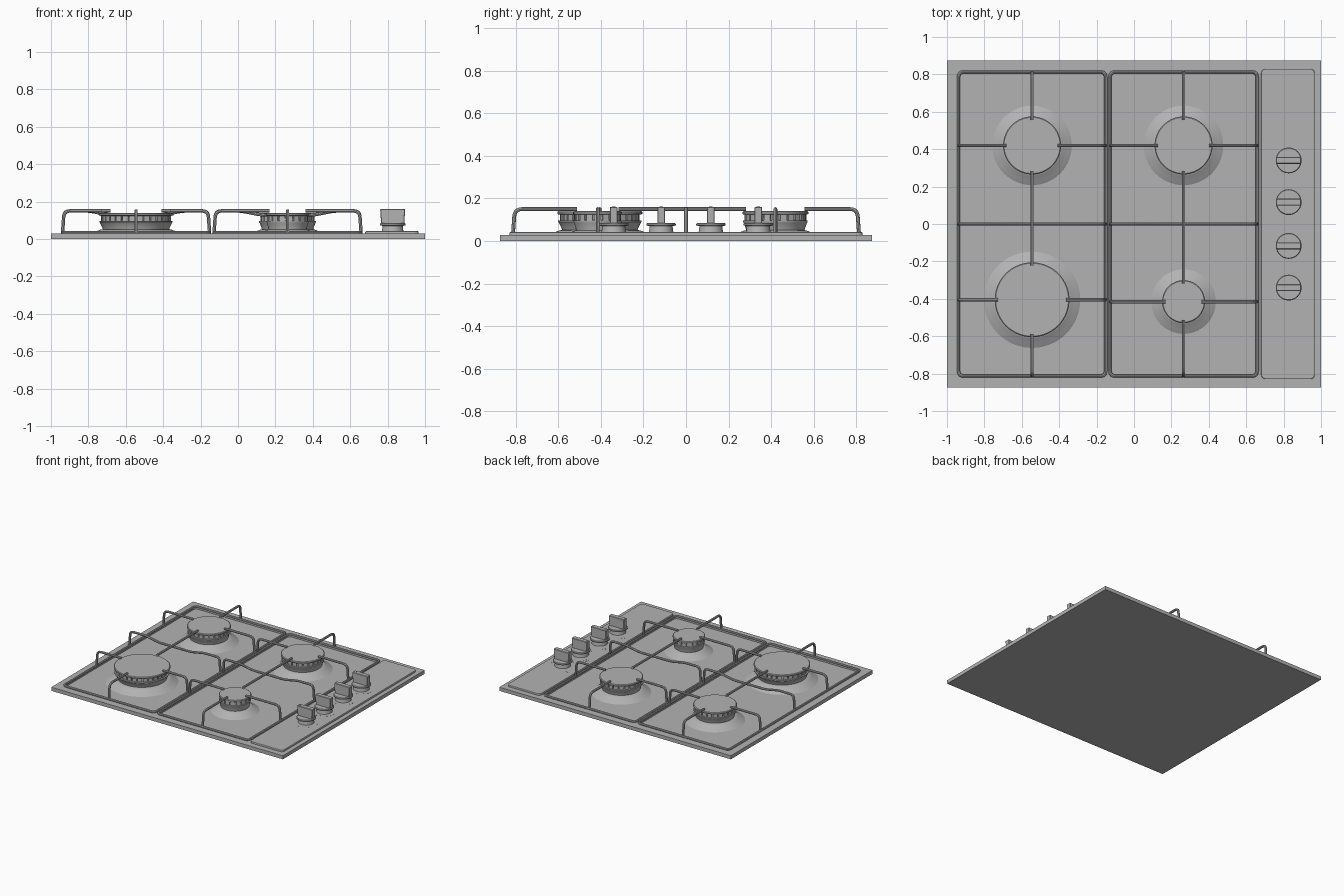
import bpy, bmesh, math
from mathutils import Vector, Matrix

if "Cube" in bpy.data.objects:
    bpy.data.objects.remove(bpy.data.objects["Cube"])

steel = bpy.data.materials.new("brushed_grey")
steel.use_nodes = True
GREY = (0.45, 0.45, 0.45, 1)
steel.diffuse_color = GREY
steel.node_tree.nodes["Principled BSDF"].inputs["Base Color"].default_value = GREY


def add(name, bm, smooth=False):
    """Turn a bmesh into a named object."""
    bmesh.ops.recalc_face_normals(bm, faces=bm.faces)
    mesh = bpy.data.meshes.new(name)
    bm.to_mesh(mesh)
    bm.free()
    mesh.materials.append(steel)
    ob = bpy.data.objects.new(name, mesh)
    bpy.context.collection.objects.link(ob)
    if smooth:
        soften(ob)
    return ob


def soften(ob):
    bpy.ops.object.select_all(action='DESELECT')
    ob.select_set(True)
    bpy.context.view_layer.objects.active = ob
    bpy.ops.object.shade_smooth_by_angle(angle=math.radians(35))


def rounded_rect(cx, cy, hx, hy, r, steps=6):
    pts = []
    for k, (sx, sy) in enumerate([(1, 1), (-1, 1), (-1, -1), (1, -1)]):
        for i in range(steps + 1):
            a = math.pi / 2 * (k + i / steps)
            pts.append((cx + sx * (hx - r) + r * math.cos(a),
                        cy + sy * (hy - r) + r * math.sin(a)))
    return pts


def slab(name, outline, z0, z1, bevel=0):
    bm = bmesh.new()
    base = bm.faces.new([bm.verts.new((x, y, z0)) for x, y in outline])
    up = bmesh.ops.extrude_face_region(bm, geom=[base])["geom"]
    bmesh.ops.translate(bm, vec=(0, 0, z1 - z0),
                        verts=[v for v in up if isinstance(v, bmesh.types.BMVert)])
    if bevel:
        rim = [e for e in bm.edges if all(v.co.z > z1 - 1e-5 for v in e.verts)]
        bmesh.ops.bevel(bm, geom=rim, offset=bevel, segments=2, affect='EDGES', profile=0.5)
    return add(name, bm)


def lathe(name, x, y, profile, n=56):
    """Revolve a (radius, height) profile around a vertical axis."""
    bm = bmesh.new()
    rings = [[bm.verts.new((x + r * math.cos(math.tau * i / n),
                            y + r * math.sin(math.tau * i / n), z))
              for i in range(n)] for r, z in profile]
    for a, b in zip(rings, rings[1:]):
        for i in range(n):
            j = (i + 1) % n
            bm.faces.new((a[i], a[j], b[j], b[i]))
    bm.faces.new(rings[0])
    bm.faces.new(rings[-1])
    return add(name, bm, True)


def add_box(bm, center, size, angle=0):
    m = (Matrix.Translation(center) @ Matrix.Rotation(angle, 4, 'Z')
         @ Matrix.Diagonal((*size, 1)))
    return bmesh.ops.create_cube(bm, size=1, matrix=m)["verts"]


def fillet(pts, r, steps=5):
    """Round the inner corners of an open path."""
    pts = [Vector(p) for p in pts]
    out = [pts[0]]
    for a, b, c in zip(pts, pts[1:], pts[2:]):
        p, q = b + (a - b).normalized() * r, b + (c - b).normalized() * r
        for i in range(steps + 1):
            t = i / steps
            out.append(p * (1 - t) ** 2 + b * 2 * t * (1 - t) + q * t * t)
    return out + [pts[-1]]


def rod(name, pts, closed=False, radius=0.009):
    cu = bpy.data.curves.new(name, 'CURVE')
    cu.dimensions = '3D'
    cu.bevel_depth = radius
    cu.bevel_resolution = 2
    cu.use_fill_caps = True
    sp = cu.splines.new('POLY')
    sp.points.add(len(pts) - 1)
    for p, co in zip(sp.points, pts):
        p.co = (*co, 1)
    sp.use_cyclic_u = closed
    cu.materials.append(steel)
    ob = bpy.data.objects.new(name, cu)
    bpy.context.collection.objects.link(ob)
    bpy.ops.object.select_all(action='DESELECT')
    ob.select_set(True)
    bpy.context.view_layer.objects.active = ob
    bpy.ops.object.convert(target='MESH')
    soften(bpy.context.view_layer.objects.active)


HALF_X, HALF_Y = 0.393, 0.813      # grate frame half sizes
FLOOR, TOP, FOOT = 0.014, 0.15, 0.034

# Hob plate with two sunken pans
plate = slab("hob_plate", [(-1, -.875), (1, -.875), (1, .875), (-1, .875)], 0, 0.028)
for cx in (-0.545, 0.265):
    cutter = slab("pan_cutter", rounded_rect(cx, 0, HALF_X, HALF_Y, 0.025), FLOOR, 0.1)
    mod = plate.modifiers.new("pan", 'BOOLEAN')
    mod.object, mod.solver = cutter, 'EXACT'
    bpy.context.view_layer.objects.active = plate
    bpy.ops.object.modifier_apply(modifier=mod.name)
    bpy.data.objects.remove(cutter)

# Raised control panel
slab("control_panel", rounded_rect(0.823, 0, 0.143, 0.83, 0.025), 0.02, 0.042, 0.005)


# Burners: pressed mound, body, toothed flame crown and cap
def burner(name, x, y, r):
    lathe(name + "_mound", x, y, [(r + .062, FLOOR - .004), (r + .055, FLOOR + .002),
          (r + .035, .022), (r + .01, .042), (r - .01, .05), (r - .03, .052)])
    lathe(name + "_body", x, y, [(r * .88, .045), (r * .9, .06), (r * .96, .085),
          (r * .98, .09), (r * .98, .096), (r * .88, .099), (r * .86, .126)])
    lathe(name + "_cap", x, y, [(r * .95, .124), (r, .127), (r, .136), (r - .005, .14)])
    bm = bmesh.new()
    n = round(r * 150)
    pitch = math.tau / n
    for i in range(n):
        a = i * pitch
        add_box(bm, (x + r * .89 * math.cos(a), y + r * .89 * math.sin(a), .111),
                (r * .09, r * pitch * .72, .028), a)
    add(name + "_crown", bm)


# Grates: ring frame, four corner arms per burner pair and the crossing bars
def grate(side, cx, burners):
    ring = rounded_rect(cx, 0, HALF_X, HALF_Y, 0.025)
    rod(side + "_grate_frame", [(x, y, FOOT) for x, y in ring], closed=True)
    inner = []
    for label, y, r in burners:
        burner(f"{side}_{label}_burner", cx, y, r)
        reach = r - 0.018
        for s in (-1, 1):
            rod(f"{side}_{label}_side_arm", fillet([(cx + s * HALF_X, y, FOOT),
                (cx + s * (HALF_X - .008), y, TOP), (cx + s * reach, y, TOP)], .035))
        s = 1 if y > 0 else -1
        rod(f"{side}_{label}_end_arm", fillet([(cx, s * HALF_Y, FOOT),
            (cx, s * (HALF_Y - .008), TOP), (cx, y + s * reach, TOP)], .035))
        inner.append((cx, y - s * reach, TOP))
    rod(side + "_grate_spine", inner)
    half = [(HALF_X, FOOT), (HALF_X - .008, TOP), (.25, TOP), (.14, TOP - .022)]
    path = [(cx - d, 0, z) for d, z in half] + [(cx + d, 0, z) for d, z in reversed(half)]
    rod(side + "_grate_middle_bar", fillet(path, .03))


grate("right", -0.545, [("back", 0.42, 0.155), ("front", -0.405, 0.2)])
grate("left", 0.265, [("back", 0.42, 0.155), ("front", -0.415, 0.115)])

# Control knobs with grip, pointer dot and printed scale
for i, y in enumerate((0.34, 0.117, -0.117, -0.34)):
    x = 0.827
    lathe("knob_base", x, y, [(.058, .04), (.056, .05), (.054, .07), (.069, .073),
          (.069, .081), (.065, .085)], 40)
    bm = bmesh.new()
    verts = add_box(bm, (x, y, .12), (.134, .036, .08))
    for v in verts:
        if v.co.z < .1:
            v.co.x = x + (v.co.x - x) * .92
    bmesh.ops.bevel(bm, geom=list(bm.edges), offset=.003, segments=1, affect='EDGES')
    add("knob_grip", bm)
    lathe("knob_pointer", x - .052, y, [(.008, .158), (.008, .1615)], 16)
    bm = bmesh.new()
    for k in range(8):
        a = math.radians(-110 + 17 * k)
        add_box(bm, (x + .09 * math.cos(a), y + .09 * math.sin(a), .042), (.006, .006, .002), a)
    for k in range(4):
        a = math.radians(45 + 90 * k)
        add_box(bm, (x - .09 + .012 * math.cos(a), y + .065 + .012 * math.sin(a), .042),
                (.007, .007, .002))
    add("knob_scale", bm)
